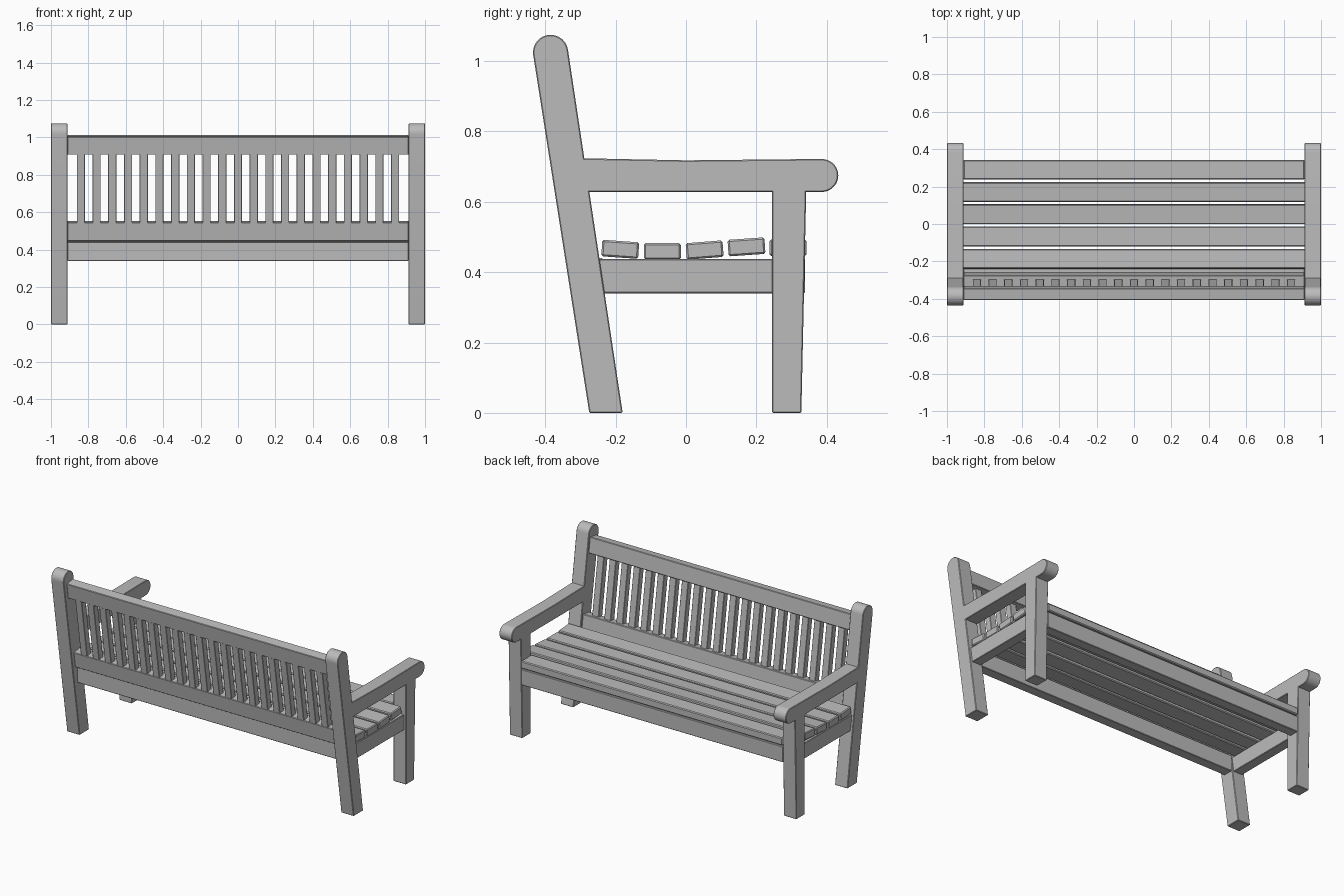
import bpy, bmesh, math

cube = bpy.data.objects.get("Cube")
if cube:
    bpy.data.objects.remove(cube, do_unlink=True)

GREY = (0.5, 0.5, 0.5)
wood = bpy.data.materials.new("grey_wood")
wood.use_nodes = True
wood.diffuse_color = (*GREY, 1)
wood.node_tree.nodes["Principled BSDF"].inputs["Base Color"].default_value = (*GREY, 1)

LEAN = math.atan(0.153)      # backward tilt of the back
IN, OUT = 0.912, 1.0         # inner and outer sides of the end frames


def prism(name, x0, x1, profile, bevel=0.003):
    """Extrude a (y, z) profile from x0 to x1 and ease its sharp edges."""
    bm = bmesh.new()
    face = bm.faces.new([bm.verts.new((x0, y, z)) for y, z in profile])
    ext = bmesh.ops.extrude_face_region(bm, geom=[face])["geom"]
    bmesh.ops.translate(bm, vec=(x1 - x0, 0, 0),
                        verts=[v for v in ext if isinstance(v, bmesh.types.BMVert)])
    bmesh.ops.recalc_face_normals(bm, faces=bm.faces)
    sharp = [e for e in bm.edges if e.calc_face_angle(0) > 0.6]
    bmesh.ops.bevel(bm, geom=sharp, offset=bevel, segments=1, affect='EDGES')
    mesh = bpy.data.meshes.new(name)
    bm.to_mesh(mesh)
    bm.free()
    mesh.materials.append(wood)
    obj = bpy.data.objects.new(name, mesh)
    bpy.context.collection.objects.link(obj)
    bpy.ops.object.select_all(action='DESELECT')
    obj.select_set(True)
    bpy.context.view_layer.objects.active = obj
    bpy.ops.object.shade_smooth_by_angle(angle=math.radians(30))
    return obj


def plank(name, x0, x1, y, z, depth, height, angle=0.0, bevel=0.003):
    """Board along x with a rectangular section turned by angle."""
    c, s = math.cos(angle), math.sin(angle)
    corners = [(-1, -1), (1, -1), (1, 1), (-1, 1)]
    return prism(name, x0, x1, [(y + a * depth / 2 * c - b * height / 2 * s,
                                 z + a * depth / 2 * s + b * height / 2 * c)
                                for a, b in corners], bevel)


def arc(y, z, r, start, end, steps=14):
    return [(y + r * math.cos(start + (end - start) * i / steps),
             z + r * math.sin(start + (end - start) * i / steps))
            for i in range(steps + 1)]


def back_y(z, offset=0.0):
    """Depth of the middle of the leaning back at height z."""
    return -0.2275 - 0.153 * z + offset


# End frames: leaning post, front leg, arm and side apron
for side, sx in (("left", 1), ("right", -1)):
    prism("back_post_" + side, sx * IN, sx * OUT,
          [(-0.275, 0), (-0.18, 0)] + arc(-0.385, 1.025, 0.05, LEAN, LEAN + math.pi))
    prism("front_leg_" + side, sx * IN, sx * OUT,
          [(0.245, 0), (0.328, 0), (0.342, 0.64), (0.245, 0.64)])
    prism("arm_" + side, sx * IN, sx * OUT,
          [(-0.3, 0.628)] + arc(0.386, 0.675, 0.047, -math.pi / 2, math.pi / 2)
          + [(0.0, 0.718), (-0.3, 0.724)])
    prism("side_apron_" + side, sx * 0.922, sx * 0.985,
          [(-0.25, 0.34), (0.25, 0.34), (0.25, 0.438), (-0.26, 0.438)])

# Long aprons under the seat
plank("front_apron", -IN, IN, 0.307, 0.39, 0.063, 0.1)
plank("back_apron", -IN, IN, -0.267, 0.39, 0.063, 0.1)

# Seat slats in a gentle dip: depth position, height, tilt in degrees
seat = [(-0.187, 0.465, -4), (-0.067, 0.459, 0), (0.053, 0.463, 4.5),
        (0.172, 0.472, 4), (0.29, 0.47, 0)]
for i, (y, z, tilt) in enumerate(seat):
    half = IN if i == len(seat) - 1 else 0.985
    plank(f"seat_slat_{i + 1}", -half, half, y, z, 0.105, 0.047,
          math.radians(tilt), 0.005)

# Back rails and upright bars
plank("top_rail", -IN, IN, back_y(0.96, 0.006), 0.96, 0.062, 0.098, LEAN)
plank("lower_back_rail", -IN, IN, back_y(0.5, 0.006), 0.5, 0.062, 0.1, LEAN)
for i in range(21):
    x = (i - 10) * 0.084
    plank(f"back_bar_{i + 1}", x - 0.022, x + 0.022,
          back_y(0.73, -0.004), 0.73, 0.04, 0.4, LEAN, 0.002)
